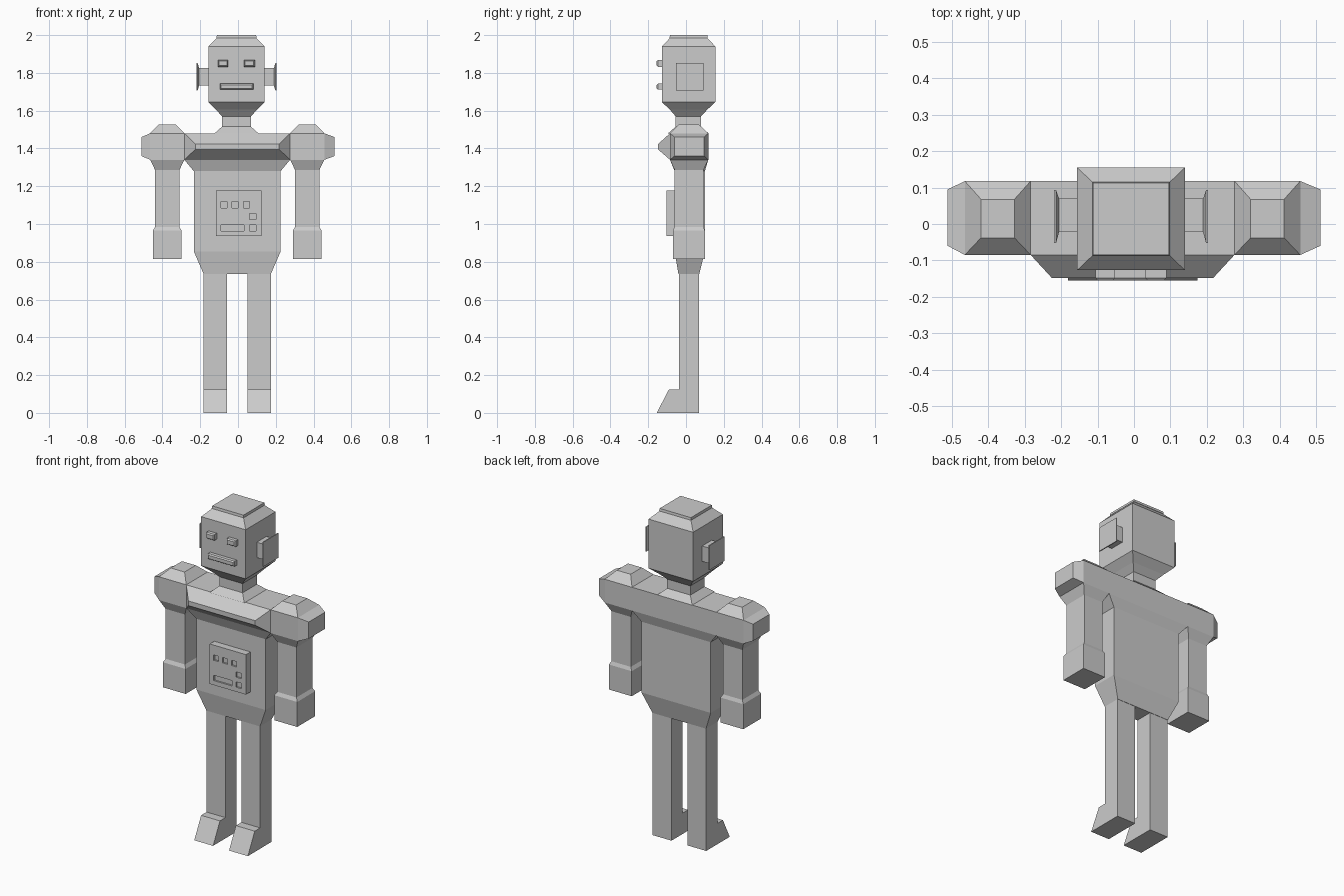
import bpy, bmesh
from mathutils import Vector

cube = bpy.data.objects.get("Cube")
if cube:
    bpy.data.objects.remove(cube)

GREY = (0.6, 0.6, 0.6, 1)
metal = bpy.data.materials.new("plain_grey")
metal.use_nodes = True
metal.diffuse_color = GREY
metal.node_tree.nodes["Principled BSDF"].inputs["Base Color"].default_value = GREY

MID = -0.004   # symmetry plane of the body
HEAD = -0.008  # symmetry plane of the head


def finish(name, bm):
    bmesh.ops.recalc_face_normals(bm, faces=bm.faces)
    mesh = bpy.data.meshes.new(name)
    bm.to_mesh(mesh)
    bm.free()
    mesh.materials.append(metal)
    obj = bpy.data.objects.new(name, mesh)
    bpy.context.collection.objects.link(obj)
    return obj


def loft(name, axis, rings):
    """Stack rectangles (position, a0, a1, b0, b1) along an axis."""
    bm = bmesh.new()
    loops = []
    for p, a0, a1, b0, b1 in rings:
        loop = []
        for a, b in ((a0, b0), (a1, b0), (a1, b1), (a0, b1)):
            co = [a, b]
            co.insert("xyz".index(axis), p)
            loop.append(bm.verts.new(co))
        loops.append(loop)
    for low, high in zip(loops, loops[1:]):
        for i in range(4):
            j = (i + 1) % 4
            bm.faces.new((low[i], low[j], high[j], high[i]))
    bm.faces.new(loops[0])
    bm.faces.new(loops[-1])
    return finish(name, bm)


def column(name, centre, rings):
    """Loft upward from (z, half width, y0, y1)."""
    return loft(name, "z", [(z, centre - w, centre + w, y0, y1) for z, w, y0, y1 in rings])


def box(name, x0, x1, y0, y1, z0, z1):
    return loft(name, "z", [(z0, x0, x1, y0, y1), (z1, x0, x1, y0, y1)])


# Torso with tapered waist and broad chest
column("torso", MID, [
    (0.735, 0.178, -0.04, 0.07), (0.855, 0.23, -0.06, 0.1),
    (1.28, 0.23, -0.06, 0.1), (1.34, 0.28, -0.085, 0.118),
    (1.48, 0.28, -0.085, 0.118)])
# Wedge across the front of the chest
loft("chest_wedge", "y", [
    (-0.148, MID - 0.222, MID + 0.222, 1.395, 1.423),
    (-0.085, MID - 0.28, MID + 0.28, 1.34, 1.48)])

# Neck and head
column("neck", HEAD, [
    (1.48, 0.116, -0.095, 0.119), (1.515, 0.077, -0.055, 0.08),
    (1.57, 0.077, -0.055, 0.08), (1.605, 0.108, -0.085, 0.112),
    (1.645, 0.148, -0.127, 0.155)])
column("head", HEAD, [
    (1.645, 0.148, -0.127, 0.155), (1.94, 0.148, -0.127, 0.155),
    (1.985, 0.104, -0.085, 0.113)])
column("head_cap", HEAD, [(1.985, 0.106, -0.087, 0.115), (2.0, 0.104, -0.085, 0.113)])

# Eyes and mouth, with chamfered front edges
for name, x, z, w, h in (("right_eye", -0.079, 1.85, 0.027, 0.018),
                         ("left_eye", 0.06, 1.85, 0.029, 0.018),
                         ("mouth", -0.007, 1.727, 0.088, 0.016)):
    loft(name, "y", [(y, x - w + c, x + w - c, z - h + c, z + h - c)
                     for y, c in ((-0.12, 0), (-0.148, 0), (-0.155, 0.006))])

# Control panel with recessed buttons
panel = box("control_panel", -0.116, 0.125, -0.103, -0.05, 0.937, 1.177)
buttons = [(-0.073, 1.102, 0.016), (-0.015, 1.102, 0.016), (0.046, 1.102, 0.016),
           (0.078, 1.04, 0.018), (0.078, 0.98, 0.018), (-0.028, 0.98, 0.061)]
for x, z, w in buttons:
    cutter = box("button_cutter", x - w, x + w, -0.12, -0.093, z - 0.016, z + 0.016)
    cutter.hide_render = True
    cutter.hide_set(True)
    cutter.display_type = "WIRE"
    cut = panel.modifiers.new("button_recess", "BOOLEAN")
    cut.object = cutter
    cut.solver = "EXACT"
bpy.context.view_layer.update()
# Bake the recesses and discard the cutters
carved = bpy.data.meshes.new_from_object(panel.evaluated_get(bpy.context.evaluated_depsgraph_get()))
panel.modifiers.clear()
panel.data = carved
for obj in [o for o in bpy.data.objects if o.name.startswith("button_cutter")]:
    bpy.data.objects.remove(obj)

for side, s in (("left", 1), ("right", -1)):
    # Ear: short stem flaring into a thin square plate
    loft(side + "_ear", "x", [
        (HEAD + s * d, y0, y1, z0, z1) for d, y0, y1, z0, z1 in (
            (0.14, -0.022, 0.07, 1.733, 1.825), (0.198, -0.022, 0.07, 1.733, 1.825),
            (0.206, -0.052, 0.093, 1.706, 1.853), (0.212, -0.052, 0.093, 1.706, 1.853))])

    # Shoulder block with chamfered outer end and raised cap
    loft(side + "_shoulder", "x", [
        (MID * (d < 0.5) + s * d, y0, y1, z0, z1) for d, y0, y1, z0, z1 in (
            (0.28, -0.085, 0.118, 1.34, 1.48), (0.461, -0.085, 0.118, 1.34, 1.48),
            (0.512, -0.06, 0.095, 1.36, 1.46))])
    centre = MID + s * 0.3705
    column(side + "_shoulder_cap", centre, [
        (1.48, 0.0905, -0.085, 0.118), (1.527, 0.046, -0.038, 0.068)])

    # Arm, flaring into the shoulder above and the hand below
    column(side + "_arm", centre, [
        (0.985, 0.064, -0.06, 0.092), (1.285, 0.064, -0.06, 0.092),
        (1.34, 0.0905, -0.085, 0.118)])
    column(side + "_hand", centre, [
        (0.815, 0.076, -0.07, 0.1), (0.965, 0.076, -0.07, 0.1),
        (0.985, 0.064, -0.06, 0.092)])

    # Leg and sloped foot as one extruded side profile
    bm = bmesh.new()
    profile = [(0.068, 0), (0.068, 0.74), (-0.038, 0.74), (-0.038, 0.125),
               (-0.09, 0.125), (-0.155, 0)]
    face = bm.faces.new([bm.verts.new((MID + s * 0.053, y, z)) for y, z in profile])
    moved = bmesh.ops.extrude_face_region(bm, geom=[face])["geom"]
    verts = [v for v in moved if isinstance(v, bmesh.types.BMVert)]
    bmesh.ops.translate(bm, vec=Vector((s * 0.125, 0, 0)), verts=verts)
    finish(side + "_leg", bm)
